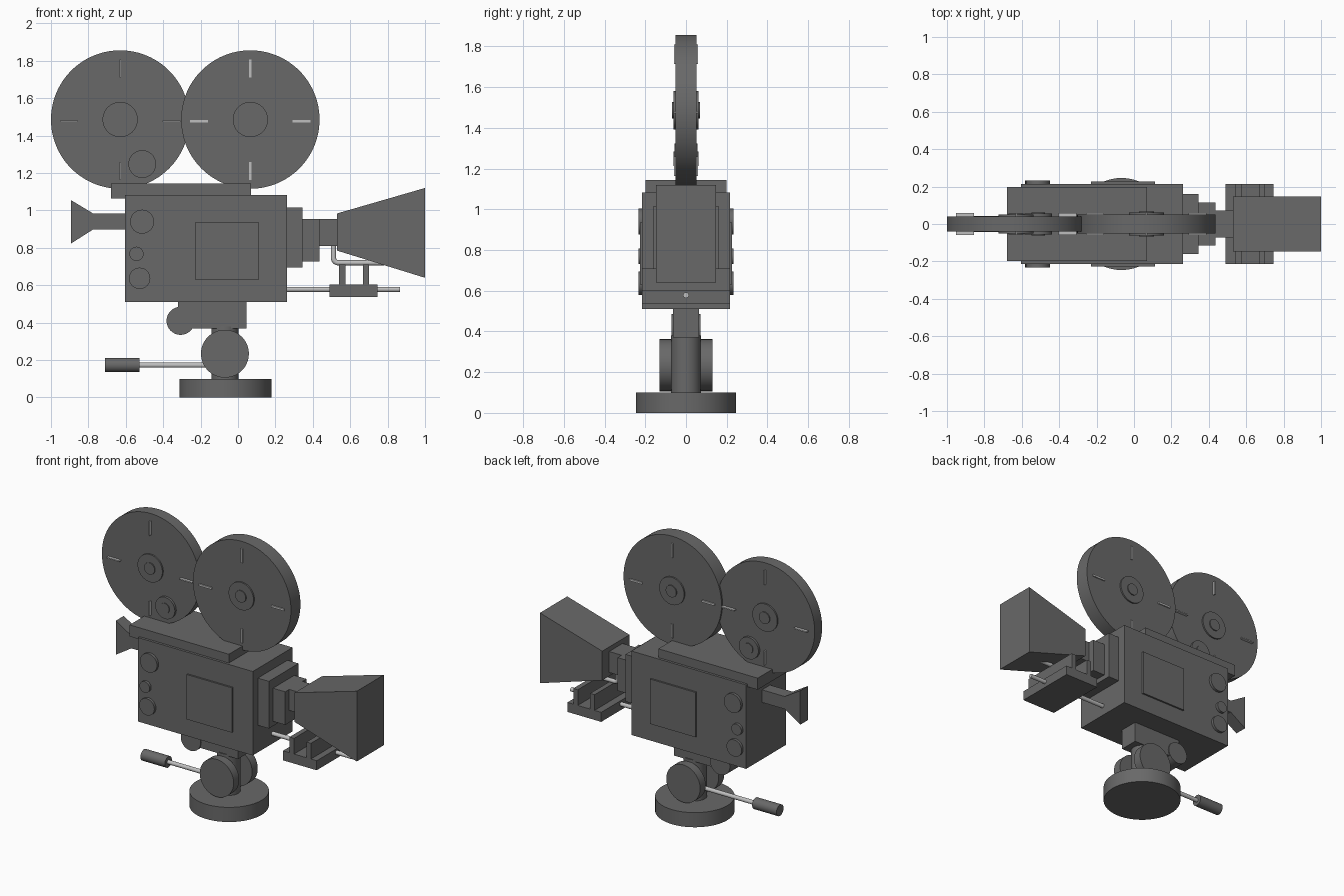
import bpy, bmesh, math
from mathutils import Matrix

if "Cube" in bpy.data.objects:
    bpy.data.objects.remove(bpy.data.objects["Cube"])


def material(name, v):
    m = bpy.data.materials.new(name)
    m.diffuse_color = (v, v, v, 1)
    m.use_nodes = True
    m.node_tree.nodes["Principled BSDF"].inputs["Base Color"].default_value = m.diffuse_color
    return m


DARK = material("dark grey", 0.14)
STEEL = material("light steel", 0.52)


def finish(name, bm, mat, smooth=False):
    bmesh.ops.recalc_face_normals(bm, faces=bm.faces)
    me = bpy.data.meshes.new(name)
    bm.to_mesh(me)
    bm.free()
    ob = bpy.data.objects.new(name, me)
    bpy.context.collection.objects.link(ob)
    me.materials.append(mat)
    if smooth:
        bpy.ops.object.select_all(action='DESELECT')
        ob.select_set(True)
        bpy.context.view_layer.objects.active = ob
        bpy.ops.object.shade_smooth_by_angle(angle=math.radians(35))
    return ob


def prism(name, pts, y0, y1, mat=DARK):
    """Side profile (x, z) extruded across y."""
    bm = bmesh.new()
    f = bm.faces.new([bm.verts.new((x, y0, z)) for x, z in pts])
    ext = bmesh.ops.extrude_face_region(bm, geom=[f])["geom"]
    verts = [v for v in ext if isinstance(v, bmesh.types.BMVert)]
    bmesh.ops.translate(bm, verts=verts, vec=(0, y1 - y0, 0))
    return finish(name, bm, mat)


def box(name, x0, x1, z0, z1, w, mat=DARK):
    """Box symmetrical about y = 0 with half width w."""
    return prism(name, [(x0, z0), (x1, z0), (x1, z1), (x0, z1)], -w, w, mat)


def cyl(name, axis, centre, r, length, mat=DARK, seg=64):
    bm = bmesh.new()
    rot = {'x': Matrix.Rotation(math.pi / 2, 4, 'Y'),
           'y': Matrix.Rotation(math.pi / 2, 4, 'X'),
           'z': Matrix.Identity(4)}[axis]
    bmesh.ops.create_cone(bm, cap_ends=True, segments=seg, radius1=r, radius2=r,
                          depth=length, matrix=Matrix.Translation(centre) @ rot)
    return finish(name, bm, mat, True)


# Tripod head: base, post, side discs, pan handle
cyl("base", 'z', (-0.067, 0, 0.05), 0.246, 0.10)
cyl("post", 'z', (-0.07, 0, 0.24), 0.073, 0.28)
for side, s in (("front", -1), ("back", 1)):
    cyl(side + "_tilt_disc", 'y', (-0.07, 0.1 * s, 0.234), 0.128, 0.06)
cyl("pan_handle_rod", 'x', (-0.31, 0, 0.173), 0.014, 0.46, STEEL, 24)
cyl("pan_handle_grip", 'x', (-0.618, 0, 0.173), 0.038, 0.184, DARK, 32)
box("neck", -0.32, 0.045, 0.37, 0.52, 0.065)
cyl("neck_knob", 'y', (-0.307, 0, 0.41), 0.075, 0.144)

# Camera body
box("body", -0.605, 0.262, 0.51, 1.083, 0.215)
box("top_plate", -0.68, 0.07, 1.064, 1.143, 0.198)

# Doors and knobs on both sides
for side, s in (("front", -1), ("back", 1)):
    prism(side + "_door", [(-0.23, 0.63), (0.113, 0.63), (0.113, 0.936), (-0.23, 0.936)],
          0.21 * s, 0.227 * s)
    for i, (x, z, r) in enumerate([(-0.513, 0.94, 0.064), (-0.543, 0.768, 0.038),
                                   (-0.526, 0.637, 0.057)]):
        cyl(f"{side}_knob_{i + 1}", 'y', (x, 0.22 * s, z), r, 0.026, DARK, 40)

# Lens steps and matte hood
box("lens_plate", 0.25, 0.345, 0.695, 1.017, 0.16)
box("lens_block", 0.34, 0.437, 0.727, 0.953, 0.115)
box("lens_neck", 0.43, 0.54, 0.81, 0.953, 0.072)
prism("hood", [(0.53, 0.785), (1.0, 0.64), (1.0, 1.12), (0.53, 0.984)], -0.147, 0.147)

# Viewfinder and eyecup
box("viewfinder", -0.78, -0.60, 0.898, 0.984, 0.043)
prism("eyecup", [(-0.893, 0.823), (-0.775, 0.898), (-0.775, 0.984), (-0.893, 1.055)],
      -0.043, 0.043)

# Hood support
cyl("support_rod", 'x', (0.556, 0, 0.578), 0.014, 0.62, STEEL, 24)
box("support_block", 0.49, 0.745, 0.538, 0.603, 0.215)
for i, x in enumerate((0.54, 0.667)):
    box(f"support_wall_{i + 1}", x, x + 0.034, 0.60, 0.71, 0.215)

# Bent rod under the hood: bevelled curve turned into a mesh
cu = bpy.data.curves.new("bent_rod", 'CURVE')
cu.dimensions = '3D'
cu.bevel_depth, cu.bevel_resolution, cu.use_fill_caps = 0.014, 4, True
path = [(0.511, 0.83)]
for k in range(7):
    a = math.pi + k * math.pi / 12
    path.append((0.536 + 0.025 * math.cos(a), 0.745 + 0.025 * math.sin(a)))
path.append((0.78, 0.72))
sp = cu.splines.new('POLY')
sp.points.add(len(path) - 1)
for p, (x, z) in zip(sp.points, path):
    p.co = (x, 0, z, 1)
rod = bpy.data.objects.new("bent_rod", cu)
bpy.context.collection.objects.link(rod)
cu.materials.append(STEEL)

# Film reels with hubs and four light slots each
ZR = 1.486
for name, cx, half, t in (("rear_reel", -0.63, 0.04, 0.008), ("front_reel", 0.066, 0.051, 0.013)):
    cyl(name, 'y', (cx, 0, ZR), 0.37, 2 * half, DARK, 96)
    cyl(name + "_hub", 'y', (cx, 0, ZR), 0.094, 2 * half + 0.02, DARK, 48)
    cyl(name + "_hub_cap", 'y', (cx, 0, ZR), 0.04, 2 * half + 0.034, DARK, 32)
    for i, (dx, dz) in enumerate([(1, 0), (0, 1), (-1, 0), (0, -1)]):
        x, z = cx + 0.274 * dx, ZR + 0.274 * dz - (0.01 if dx else 0)
        hx, hz = (0.048, t / 2) if dx else (t / 2, 0.048)
        box(f"{name}_slot_{i + 1}", x - hx, x + hx, z - hz, z + hz, 0.059, STEEL)

# Small film roller on the rear reel
cyl("roller", 'y', (-0.512, 0, 1.248), 0.074, 0.112, DARK, 40)
cyl("roller_cap", 'y', (-0.512, 0, 1.248), 0.035, 0.124, DARK, 32)
